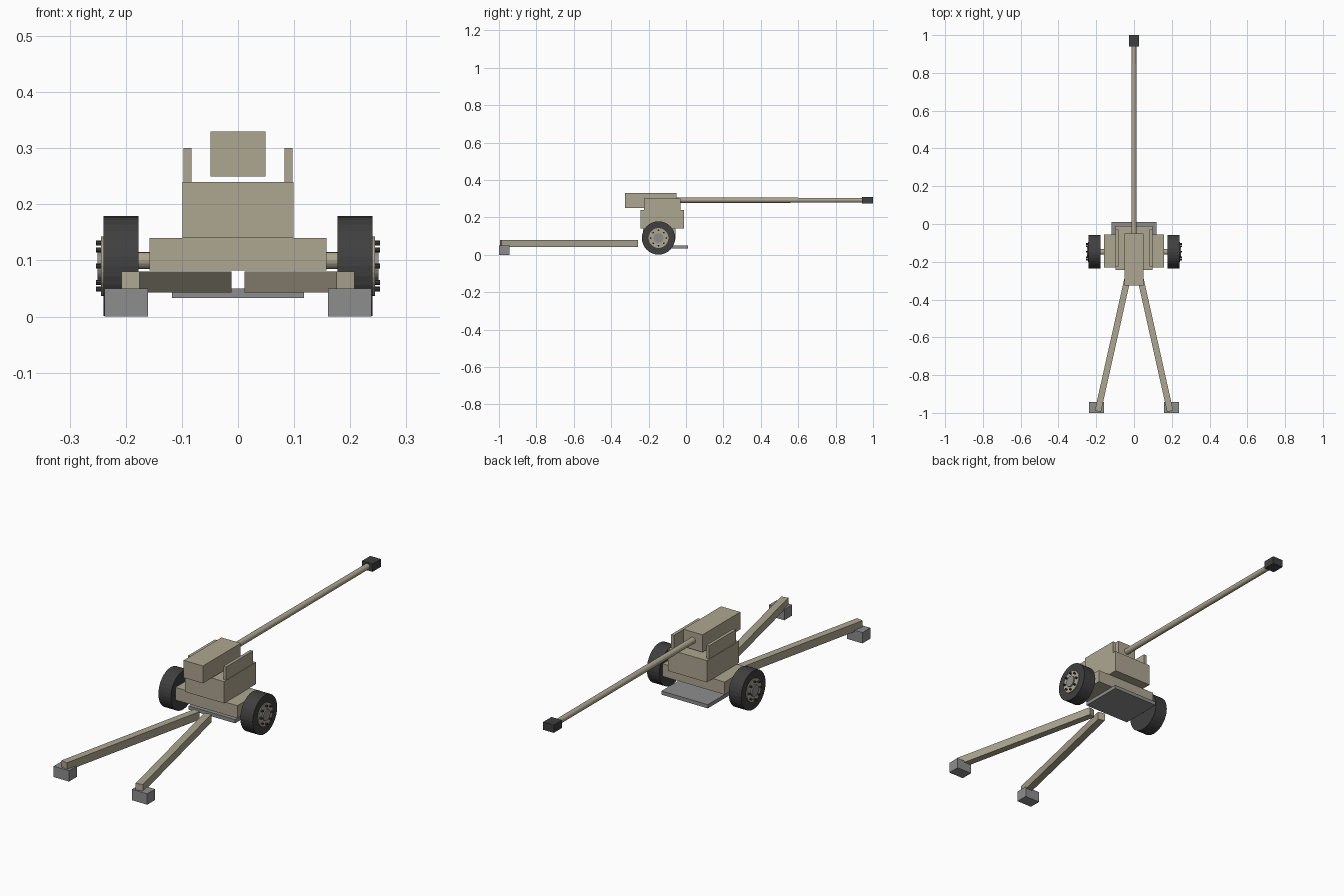
import bpy, bmesh, math
from mathutils import Matrix, Vector

if "Cube" in bpy.data.objects:
    bpy.data.objects.remove(bpy.data.objects["Cube"])


def material(name, rgb):
    m = bpy.data.materials.new(name)
    m.diffuse_color = (*rgb, 1)
    m.use_nodes = True
    m.node_tree.nodes["Principled BSDF"].inputs["Base Color"].default_value = m.diffuse_color
    return m


TAN = material("tan_paint", (0.42, 0.38, 0.28))
STEEL = material("grey_steel", (0.27, 0.27, 0.27))
DARK = material("dark_rubber", (0.05, 0.05, 0.05))


def finish(name, bm, mat):
    bmesh.ops.recalc_face_normals(bm, faces=bm.faces)
    me = bpy.data.meshes.new(name)
    bm.to_mesh(me)
    bm.free()
    me.materials.append(mat)
    ob = bpy.data.objects.new(name, me)
    bpy.context.collection.objects.link(ob)
    return ob


def box(name, x, y, z, mat, turn=0.0):
    """Box from (min, max) ranges, turned about its own vertical axis."""
    lo, hi = Vector((x[0], y[0], z[0])), Vector((x[1], y[1], z[1]))
    bm = bmesh.new()
    bmesh.ops.create_cube(bm, size=1, matrix=Matrix.Diagonal((*(hi - lo), 1)))
    ob = finish(name, bm, mat)
    ob.location = (lo + hi) / 2
    ob.rotation_euler.z = turn
    return ob


def cylinder(bm, a, b, r1, r2, sides):
    """Add a cylinder or cone running from point a to point b."""
    a, b = Vector(a), Vector(b)
    rot = (b - a).to_track_quat('Z', 'Y').to_matrix().to_4x4()
    bmesh.ops.create_cone(bm, cap_ends=True, segments=sides, radius1=r1, radius2=r2,
                          depth=(b - a).length,
                          matrix=Matrix.Translation((a + b) / 2) @ rot)


# Carriage body
box("axle_box", (-0.158, 0.158), (-0.23, -0.055), (0.082, 0.14), TAN)
box("upper_carriage", (-0.099, 0.099), (-0.243, -0.01), (0.14, 0.24), TAN)
box("front_plate", (-0.118, 0.118), (-0.19, 0.01), (0.033, 0.05), STEEL)

# Gun: breech, barrel and muzzle
box("breech", (-0.049, 0.049), (-0.325, -0.05), (0.25, 0.33), TAN)
bm = bmesh.new()
cylinder(bm, (0, -0.06, 0.292), (0, 0.95, 0.292), 0.014, 0.013, 16)
finish("barrel", bm, TAN)
box("muzzle_brake", (-0.027, 0.027), (0.94, 1.0), (0.274, 0.31), DARK)

WY, WZ = -0.147, 0.09
for side, s in (("left", -1), ("right", 1)):
    def span(a, b):
        return sorted((s * a, s * b))

    # Cradle cheek
    box(side + "_cheek", span(0.083, 0.097), (-0.225, -0.03), (0.235, 0.30), TAN)

    # Trail leg and its foot
    turn = math.radians(12.6) * s
    c, h = Vector((0.1095 * s, -0.625)), Vector((0.0165, 0.375))
    box(side + "_trail", (c.x - h.x, c.x + h.x), (c.y - h.y, c.y + h.y),
        (0.043, 0.08), TAN, turn)
    box(side + "_trail_foot", span(0.16, 0.238), (-1.0, -0.943), (0.0, 0.05), STEEL)

    # Wheel: tyre, rim, hub and ring of bolts
    for part, x0, x1, r, sides, mat in (("tyre", 0.177, 0.24, 0.089, 32, DARK),
                                        ("rim", 0.2, 0.244, 0.053, 32, TAN),
                                        ("hub", 0.21, 0.25, 0.026, 24, STEEL)):
        bm = bmesh.new()
        cylinder(bm, (s * x0, WY, WZ), (s * x1, WY, WZ), r, r, sides)
        finish(f"{side}_{part}", bm, mat)
    bm = bmesh.new()
    for i in range(8):
        t = i * math.tau / 8
        y, z = WY + 0.041 * math.cos(t), WZ + 0.041 * math.sin(t)
        cylinder(bm, (s * 0.235, y, z), (s * 0.253, y, z), 0.0045, 0.0045, 8)
    finish(side + "_wheel_bolts", bm, DARK)

    # Stub axle joining wheel to axle box
    bm = bmesh.new()
    cylinder(bm, (s * 0.15, WY, 0.1), (s * 0.18, WY, 0.1), 0.015, 0.015, 16)
    finish(side + "_stub_axle", bm, TAN)
